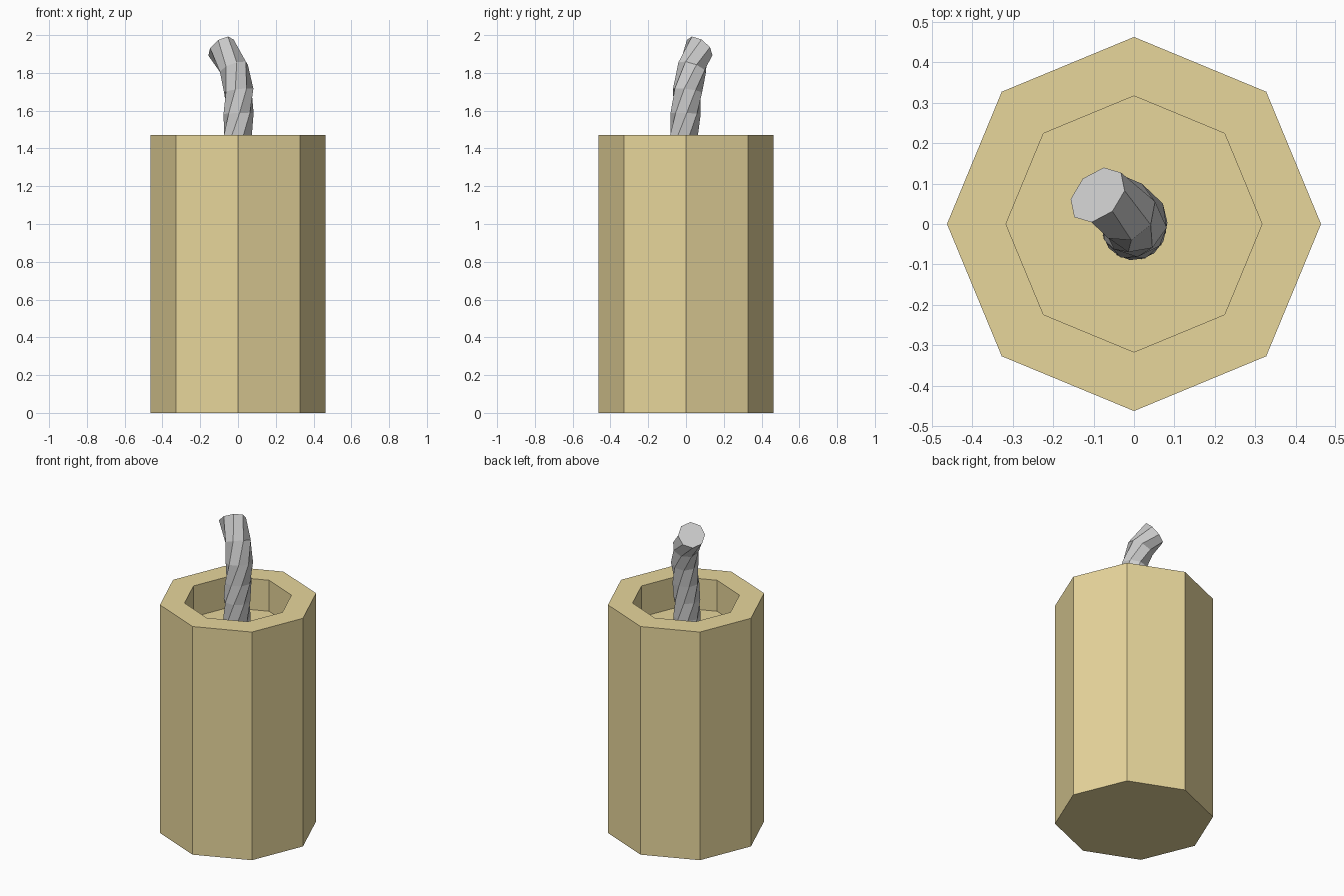
import bpy, bmesh
from math import sin, cos, pi, radians
from mathutils import Vector, Quaternion

if "Cube" in bpy.data.objects:
    bpy.data.objects.remove(bpy.data.objects["Cube"])

SIDES = 8


def loft(name, rings, color=None):
    """Skin a stack of closed rings, capping both ends."""
    bm = bmesh.new()
    loops = [[bm.verts.new(p) for p in r] for r in rings]
    for a, b in zip(loops, loops[1:]):
        for i in range(SIDES):
            j = (i + 1) % SIDES
            bm.faces.new((a[i], a[j], b[j], b[i]))
    bm.faces.new(loops[0][::-1])
    bm.faces.new(loops[-1])
    bmesh.ops.recalc_face_normals(bm, faces=bm.faces)
    mesh = bpy.data.meshes.new(name)
    bm.to_mesh(mesh)
    bm.free()
    obj = bpy.data.objects.new(name, mesh)
    bpy.context.collection.objects.link(obj)
    if color:
        mat = bpy.data.materials.new(name + "_color")
        mat.diffuse_color = color
        mat.use_nodes = True
        mat.node_tree.nodes["Principled BSDF"].inputs["Base Color"].default_value = mat.diffuse_color
        mesh.materials.append(mat)
    return obj


def ring(center, radius, phase=0.0, tilt=None):
    pts = []
    for i in range(SIDES):
        a = phase + 2 * pi * i / SIDES
        p = Vector((radius * cos(a), radius * sin(a), 0))
        if tilt:
            p = tilt @ p
        pts.append(Vector(center) + p)
    return pts


# Octagonal wax body with a recessed top
profile = [(0.463, 0), (0.463, 1.47), (0.317, 1.47), (0.317, 1.27)]
loft("wax_body", [ring((0, 0, z), r) for r, z in profile], (0.8, 0.67, 0.33, 1))

# Twisted wick bending to the back left: x, y, z, lean in degrees
path = [(0, -0.01, 1.26, 0), (0, -0.01, 1.36, 0), (0, -0.01, 1.47, 0),
        (0.003, -0.002, 1.585, 3), (0.004, 0.008, 1.705, 10),
        (-0.022, 0.032, 1.825, 27), (-0.09, 0.072, 1.934, 47)]
bend_axis = Vector((-1, -1, 0)).normalized()
twist = radians(28)
rings = []
for i, (x, y, z, lean) in enumerate(path):
    phase = radians(88) - twist * (len(path) - 1 - i)
    rings.append(ring((x, y, z), 0.08, phase, Quaternion(bend_axis, radians(lean))))
loft("wick", rings)
